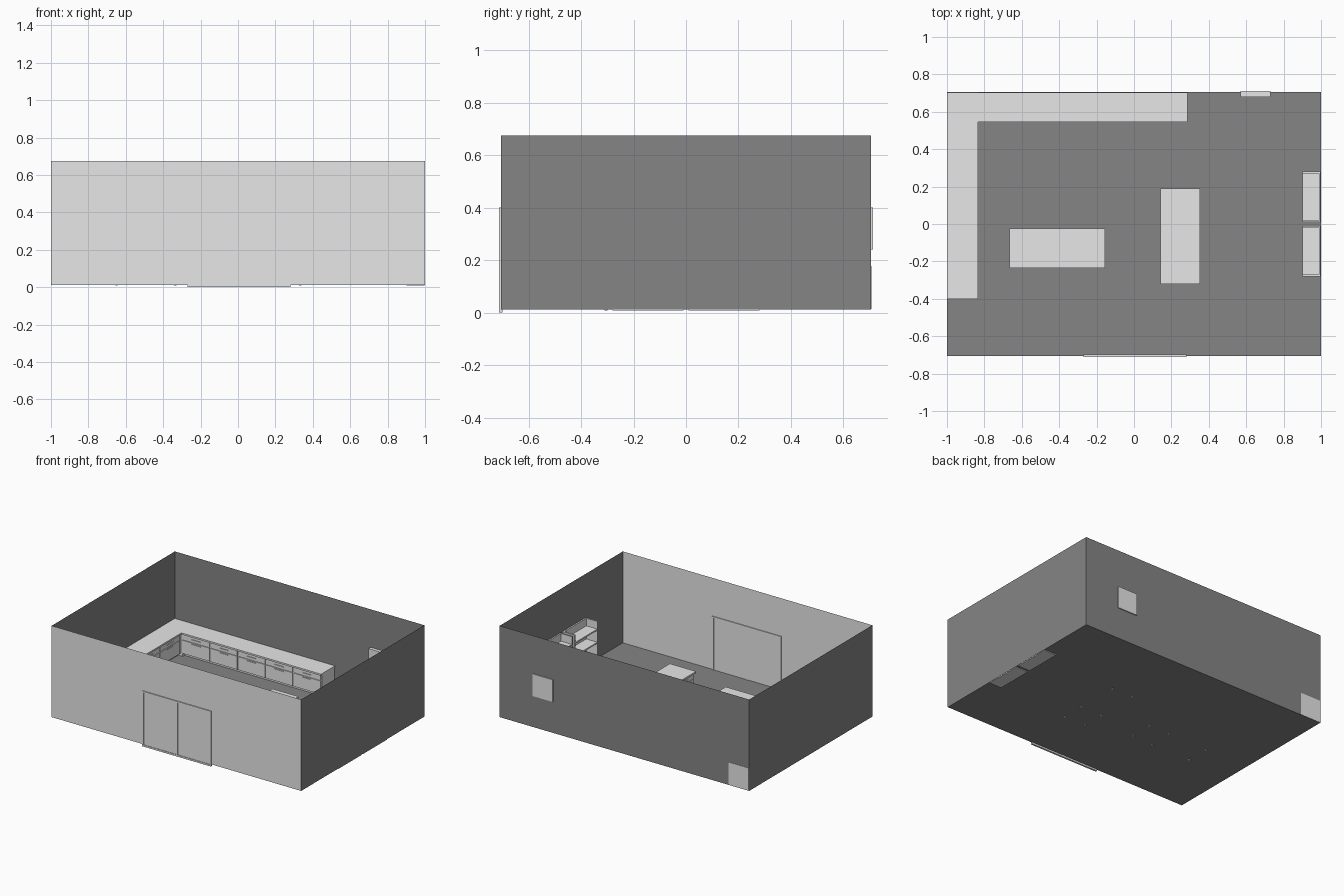
import bpy, bmesh
from mathutils import Vector

cube = bpy.data.objects.get("Cube")
if cube:
    bpy.data.objects.remove(cube, do_unlink=True)


def material(name, value):
    m = bpy.data.materials.new(name)
    m.use_nodes = True
    colour = (value, value, value, 1)
    m.diffuse_color = colour
    m.node_tree.nodes["Principled BSDF"].inputs["Base Color"].default_value = colour
    return m


LIGHT = material("light grey", 0.8)
DARK = material("dark grey", 0.235)


def finish(name, bm, mat):
    mesh = bpy.data.meshes.new(name)
    bm.to_mesh(mesh)
    bm.free()
    mesh.materials.append(mat)
    obj = bpy.data.objects.new(name, mesh)
    bpy.context.collection.objects.link(obj)
    return obj


def boxes(name, spans, mat=LIGHT):
    """One object from boxes, each given as (x range, y range, z range)."""
    bm = bmesh.new()
    for span in spans:
        lo, hi = Vector([s[0] for s in span]), Vector([s[1] for s in span])
        new = bmesh.ops.create_cube(bm, size=1)["verts"]
        for v in new:
            v.co = Vector([(lo[i] + hi[i]) / 2 + v.co[i] * (hi[i] - lo[i]) for i in range(3)])
    return finish(name, bm, mat)


def sheet(name, corners, mat):
    bm = bmesh.new()
    bm.faces.new([bm.verts.new(c) for c in corners])
    return finish(name, bm, mat)


# Room shell: thin sheets, open at the top
X, Y, FLOOR, TOP = 1.0, 0.705, 0.013, 0.675


def wall(name, a, b, mat):
    sheet(name, [(*a, FLOOR), (*b, FLOOR), (*b, TOP), (*a, TOP)], mat)


sheet("floor", [(-X, -Y, FLOOR), (X, -Y, FLOOR), (X, Y, FLOOR), (-X, Y, FLOOR)], DARK)
wall("front_wall", (-X, -Y), (X, -Y), LIGHT)
wall("left_wall", (X, -Y), (X, Y), DARK)
wall("back_wall", (X, Y), (-X, Y), DARK)
wall("right_wall", (-X, Y), (-X, -Y), DARK)

# Double door: a frame and two leaves
frame_y, door_top = (-0.712, -0.699), 0.4
posts = [((c - 0.006, c + 0.006), frame_y, (0, door_top)) for c in (-0.265, 0.008, 0.275)]
rails = [((-0.27, 0.28), frame_y, z) for z in ((0, 0.012), (door_top - 0.01, door_top))]
boxes("door_frame", posts + rails)
boxes("door_leaves", [(x, (-0.708, -0.702), (0.01, 0.392))
                      for x in ((-0.26, 0.003), (0.013, 0.27))])

# Box set into the back wall
boxes("wall_box", [((0.57, 0.73), (0.68, 0.712), (0.24, 0.4))])

# Corner counter: worktop, bodies and recessed kickboards
WORK = (0.178, 0.19)
boxes("worktop", [((-0.999, 0.285), (0.545, 0.704), WORK),
                  ((-0.999, -0.835), (-0.4, 0.545), WORK)])
BODY = (0.035, 0.178)
boxes("cabinet_bodies", [((-0.835, 0.28), (0.56, 0.703), BODY),
                         ((-0.998, -0.85), (-0.395, 0.56), BODY)])
boxes("corner_cabinet", [((-0.998, -0.835), (0.56, 0.707), (0.014, 0.178))])
KICK = (0.014, 0.035)
boxes("kickboards", [((-0.835, 0.275), (0.58, 0.7), KICK),
                     ((-0.998, -0.87), (-0.39, 0.58), KICK)])

# Drawer and door fronts with bar handles along both runs
fronts, handles = [], []


def cabinet_front(start, end, face, along_x):
    def add(target, u, depth, z):
        if along_x:
            target.append((u, (face - depth, face), z))
        else:
            target.append(((face, face + depth), u, z))
    add(fronts, (start + 0.003, end - 0.003), 0.006, (0.138, 0.174))
    add(fronts, (start + 0.003, end - 0.003), 0.006, (0.038, 0.134))
    mid = (start + end) / 2
    for z in (0.155, 0.122):
        add(handles, (mid - 0.035, mid + 0.035), 0.011, (z, z + 0.004))


for i in range(5):
    w = 1.11 / 5
    cabinet_front(-0.835 + i * w, -0.835 + (i + 1) * w, 0.56, True)
for i in range(4):
    w = 0.94 / 4
    cabinet_front(-0.395 + i * w, -0.395 + (i + 1) * w, -0.85, False)
boxes("cabinet_fronts", fronts)
boxes("cabinet_handles", handles)

# Two open bookcases against the left wall
for side, y0 in (("front", -0.28), ("back", 0.01)):
    y1, x0, x1, z0, z1 = y0 + 0.27, 0.9, 0.998, 0.008, 0.36
    t = 0.01
    parts = [((x0, x1), (y0, y0 + t), (z0, z1)),
             ((x0, x1), (y1 - t, y1), (z0, z1)),
             ((x1 - t, x1), (y0 + t, y1 - t), (z0, z1))]
    parts += [((x0, x1 - t), (y0 + t, y1 - t), (z, z + t))
              for z in (z0, 0.1, 0.2, 0.295)]
    boxes(side + "_bookcase", parts)


# Desks: length runs along u from the pedestal end, depth along v
def desk(name, place):
    half = 0.006
    legs = [((u - half, u + half), (v - half, v + half), (0.009, 0.17))
            for u in (0.015, 0.18, 0.495) for v in (0.02, 0.19)]
    top = [((0, 0.51), (0, 0.21), (0.17, 0.182))]
    pedestal = [((0.015, 0.18), (0.02, 0.19), (0.04, 0.17))]
    drawers = [((0.024, 0.171), (0.014, 0.02), (z, z + 0.037))
               for z in (0.045, 0.087, 0.129)]
    knobs = [((0.075, 0.12), (0.009, 0.014), (z, z + 0.004)) for z in (0.062, 0.104, 0.146)]
    apron = [((0.18, 0.495), (0.186, 0.192), (0.1, 0.17))]
    for part, spans in (("top", top), ("legs", legs), ("pedestal", pedestal + apron),
                        ("drawers", drawers + knobs)):
        boxes(name + "_" + part, [place(*s) for s in spans])


def flip(span, origin):
    return (origin - span[1], origin - span[0])


def shift(span, origin):
    return (origin + span[0], origin + span[1])


desk("long_desk", lambda u, v, z: (flip(u, -0.155), shift(v, -0.235), z))
desk("cross_desk", lambda u, v, z: (shift(v, 0.143), shift(u, -0.32), z))
